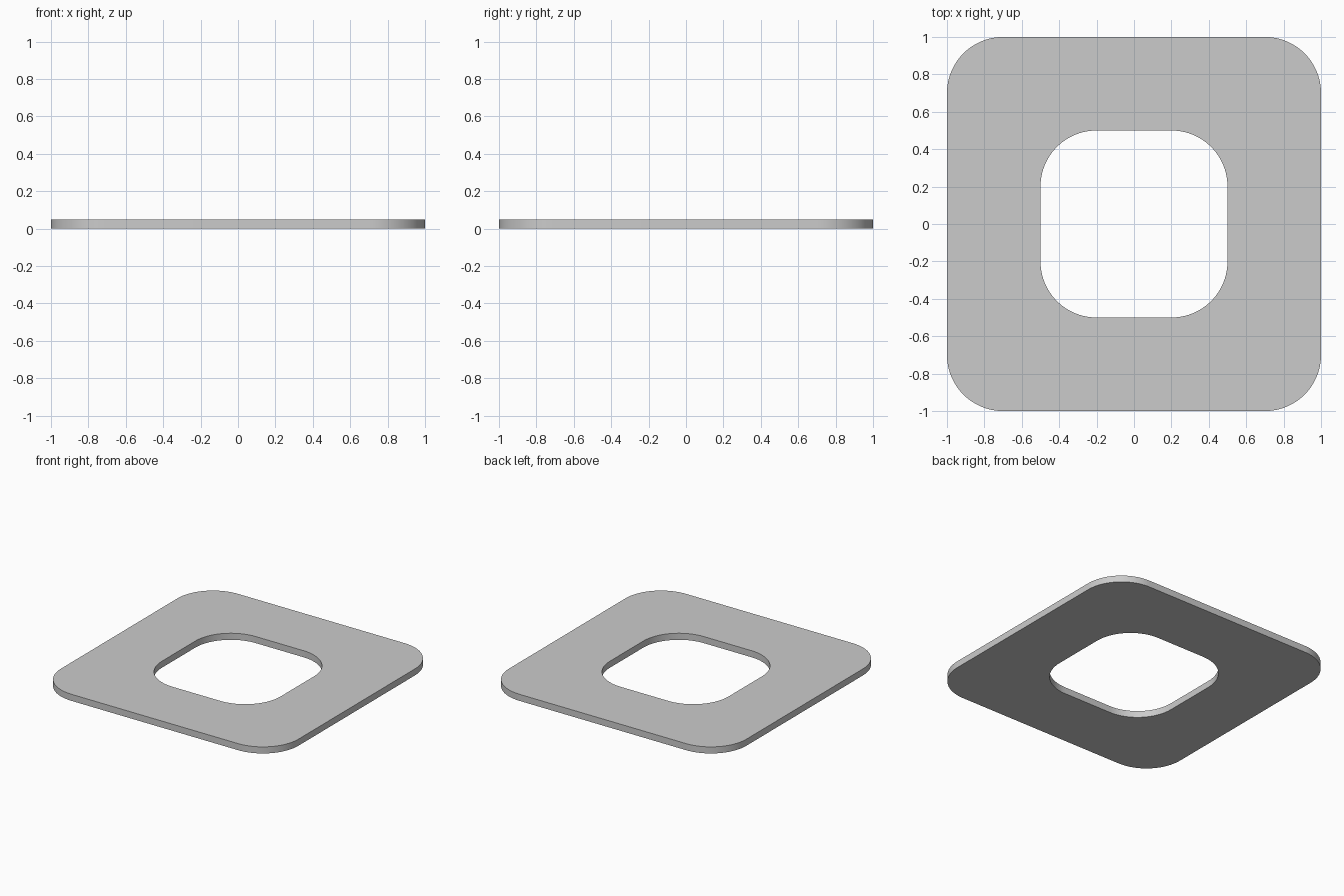
import bpy, bmesh
from math import sin, cos, pi

if "Cube" in bpy.data.objects:
    bpy.data.objects.remove(bpy.data.objects["Cube"])

THICKNESS = 0.05
RADIUS = 0.3
STEPS = 24  # segments per rounded corner


def rounded_square(half, radius):
    """Counter-clockwise outline of a square with rounded corners."""
    c = half - radius
    points = []
    for i, (sx, sy) in enumerate([(1, 1), (-1, 1), (-1, -1), (1, -1)]):
        for k in range(STEPS + 1):
            a = (i + k / STEPS) * pi / 2
            points.append((sx * c + radius * cos(a), sy * c + radius * sin(a)))
    return points


# Square plate with a rounded square opening: four loops bridged into a closed ring
bm = bmesh.new()
outer, inner = rounded_square(1.0, RADIUS), rounded_square(0.5, RADIUS)
loops = [[bm.verts.new((x, y, z)) for x, y in outline]
         for outline, z in ((outer, 0), (outer, THICKNESS), (inner, THICKNESS), (inner, 0))]
for i, low in enumerate(loops):
    high = loops[(i + 1) % 4]
    for j in range(len(low)):
        n = (j + 1) % len(low)
        bm.faces.new((low[j], low[n], high[n], high[j]))
bmesh.ops.recalc_face_normals(bm, faces=bm.faces)

mesh = bpy.data.meshes.new("square_washer_plate")
bm.to_mesh(mesh)
bm.free()
plate = bpy.data.objects.new("square_washer_plate", mesh)
bpy.context.collection.objects.link(plate)

# Smooth rounded walls, crisp rims
bpy.context.view_layer.objects.active = plate
plate.select_set(True)
bpy.ops.object.shade_smooth_by_angle()
